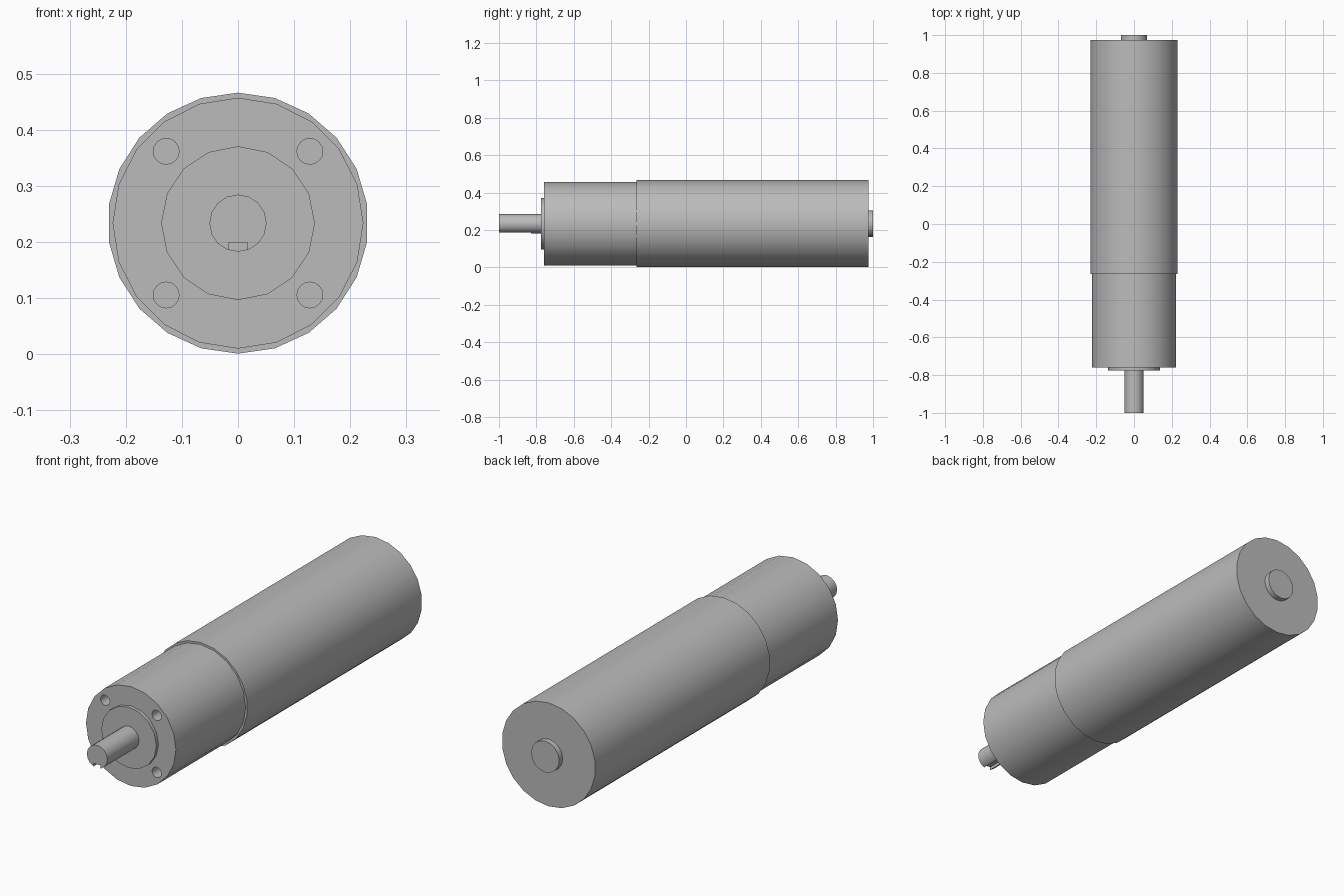
import bpy, bmesh, math
from mathutils import Vector

if "Cube" in bpy.data.objects:
    bpy.data.objects.remove(bpy.data.objects["Cube"], do_unlink=True)

AXIS_Z = 0.2335

metal = bpy.data.materials.new("grey metal")
metal.use_nodes = True
GREY = (0.5, 0.5, 0.5, 1)
metal.diffuse_color = GREY
metal.node_tree.nodes["Principled BSDF"].inputs["Base Color"].default_value = GREY


def link(name, bm):
    bmesh.ops.recalc_face_normals(bm, faces=bm.faces)
    mesh = bpy.data.meshes.new(name)
    bm.to_mesh(mesh)
    bm.free()
    mesh.materials.append(metal)
    obj = bpy.data.objects.new(name, mesh)
    bpy.context.collection.objects.link(obj)
    return obj


def barrel(name, radius, y0, y1, sides, x=0, z=AXIS_Z):
    """Closed cylinder along y with one corner at the top."""
    bm = bmesh.new()
    ring = []
    for i in range(sides):
        a = math.tau * i / sides
        ring.append(bm.verts.new((x + radius * math.sin(a), y0, z + radius * math.cos(a))))
    face = bm.faces.new(ring)
    new = bmesh.ops.extrude_face_region(bm, geom=[face])["geom"]
    bmesh.ops.translate(bm, vec=Vector((0, y1 - y0, 0)),
                        verts=[v for v in new if isinstance(v, bmesh.types.BMVert)])
    return link(name, bm)


def select_only(obj):
    bpy.ops.object.select_all(action="DESELECT")
    obj.select_set(True)
    bpy.context.view_layer.objects.active = obj


def cut(obj, cutter):
    mod = obj.modifiers.new("cut", "BOOLEAN")
    mod.operation = "DIFFERENCE"
    mod.solver = "EXACT"
    mod.object = cutter
    select_only(obj)
    bpy.ops.object.modifier_apply(modifier=mod.name)
    bpy.data.objects.remove(cutter, do_unlink=True)


# Housing parts
motor = barrel("motor_body", 0.2325, -0.265, 0.975, 22)
gearbox = barrel("gearbox_body", 0.2235, -0.76, -0.26, 20)
front_boss = barrel("front_boss", 0.137, -0.775, -0.755, 16)
rear_boss = barrel("rear_boss", 0.07, 0.97, 1.0, 16)
shaft = barrel("output_shaft", 0.051, -1.0, -0.77, 16)

# Four mounting holes in the gearbox face
for sx in (-1, 1):
    for sz in (-1, 1):
        cut(gearbox, barrel("hole_cutter", 0.023, -0.8, -0.66, 16,
                            sx * 0.128, AXIS_Z + sz * 0.128))

# Keyway under the shaft end
bm = bmesh.new()
bmesh.ops.create_cube(bm, size=1)
bmesh.ops.scale(bm, vec=(0.034, 0.22, 0.06), verts=bm.verts)
bmesh.ops.translate(bm, vec=(0, -0.94, 0.169), verts=bm.verts)
cut(shaft, link("keyway_cutter", bm))

# Round walls smooth, rims sharp
for part in (motor, gearbox, front_boss, rear_boss, shaft):
    select_only(part)
    bpy.ops.object.shade_smooth_by_angle(angle=math.radians(35))
